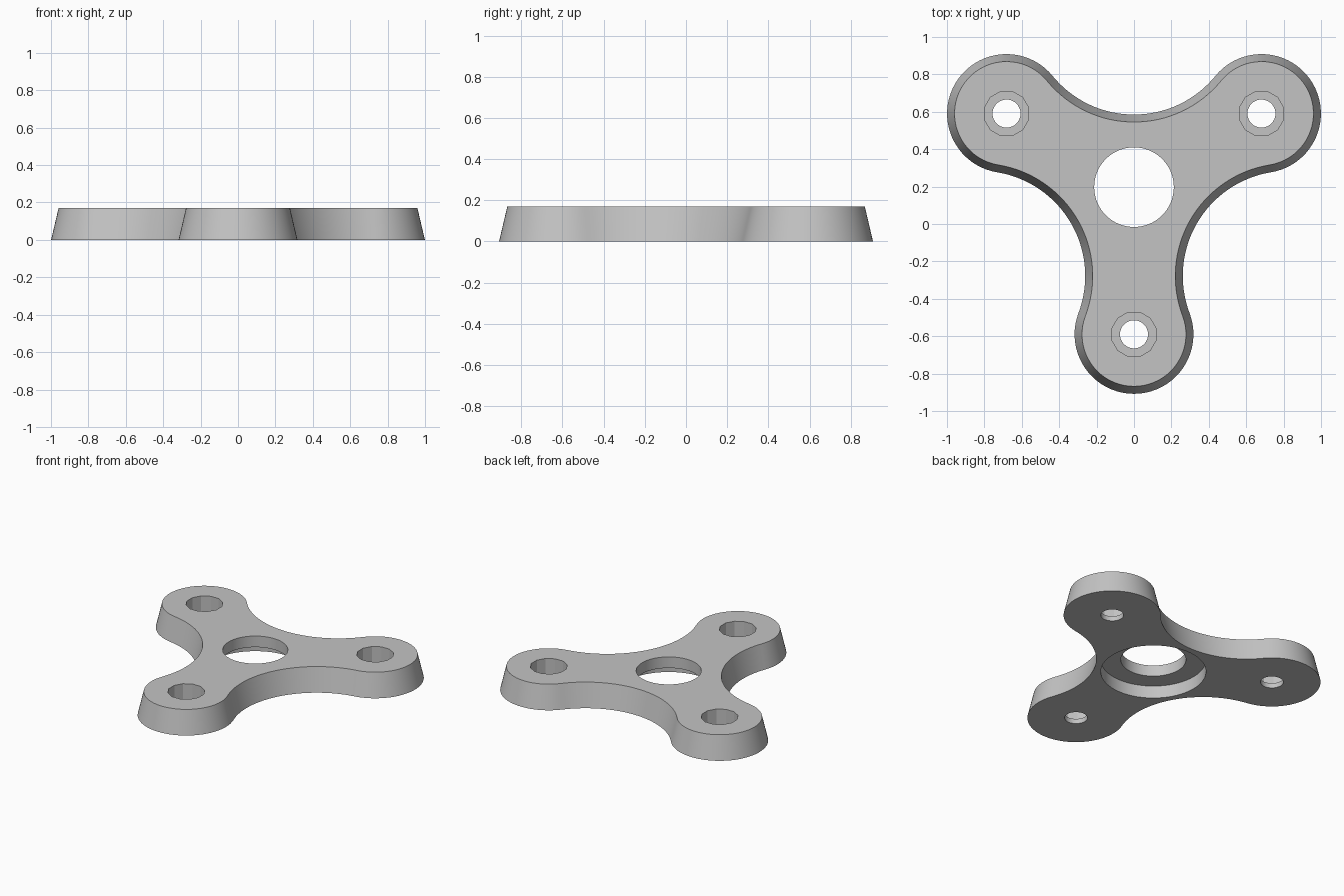
import bpy, bmesh
from math import radians, cos, sin, pi, atan2, hypot
from mathutils import Vector

if "Cube" in bpy.data.objects:
    bpy.data.objects.remove(bpy.data.objects["Cube"])

HUB = Vector((0, 0.197))
ARM, LOBE, WAIST = 0.787, 0.318, 0.95   # lobe distance, lobe radius, waist arc distance
HEIGHT, DRAFT = 0.17, 0.04
WAIST_R = hypot(WAIST * sin(pi / 3), WAIST * cos(pi / 3) - ARM) - LOBE
TANGENT = atan2(WAIST * sin(pi / 3), WAIST * cos(pi / 3) - ARM)


def polar(centre, radius, angle):
    return centre + Vector((cos(angle), sin(angle))) * radius


def arc(centre, radius, start, end, steps):
    return [polar(centre, radius, start + (end - start) * i / steps) for i in range(steps)]


def arm_angles():
    return [radians(-90 + 120 * k) for k in range(3)]


def outline(inset):
    """Three round lobes joined by tangent hollow arcs."""
    pts = []
    for a in arm_angles():
        pts += arc(polar(HUB, ARM, a), LOBE - inset, a - TANGENT, a + TANGENT, 40)
        middle = a + pi / 3 + pi
        swing = a + TANGENT + pi - middle
        pts += arc(polar(HUB, WAIST, a + pi / 3), WAIST_R + inset,
                   middle + swing, middle - swing, 32)
    return pts


def loft(name, lower, upper, z0, z1):
    bm = bmesh.new()
    low = [bm.verts.new((p.x, p.y, z0)) for p in lower]
    top = [bm.verts.new((p.x, p.y, z1)) for p in upper]
    n = len(low)
    for i in range(n):
        j = (i + 1) % n
        bm.faces.new((low[i], low[j], top[j], top[i]))
    bm.faces.new(low[::-1])
    bm.faces.new(top)
    mesh = bpy.data.meshes.new(name)
    bm.to_mesh(mesh)
    bm.free()
    obj = bpy.data.objects.new(name, mesh)
    bpy.context.collection.objects.link(obj)
    return obj


def cut_round(target, centre, radius, z0, z1, sides, turn=0.0):
    ring = arc(centre, radius, turn, turn + 2 * pi, sides)
    cutter = loft("hole_cutter", ring, ring, z0, z1)
    cutter.hide_render = True
    mod = target.modifiers.new("hole", "BOOLEAN")
    mod.operation, mod.solver, mod.object = "DIFFERENCE", "EXACT", cutter
    bpy.context.view_layer.objects.active = target
    bpy.ops.object.modifier_apply(modifier=mod.name)
    bpy.data.objects.remove(cutter)


# Tapered three-armed body
body = loft("three_arm_body", outline(0), outline(DRAFT), 0, HEIGHT)

# Centre bore with a wider recess underneath
cut_round(body, HUB, 0.213, -0.1, 0.3, 64)
cut_round(body, HUB, 0.344, -0.1, 0.09, 64)

# Screw holes with twelve-sided pockets from above
for a in arm_angles():
    seat = polar(HUB, ARM, a)
    cut_round(body, seat, 0.075, -0.1, 0.3, 32)
    cut_round(body, seat, 0.122, 0.035, 0.3, 12, radians(15))

# Grey material
grey = bpy.data.materials.new("plain_grey")
grey.use_nodes = True
colour = (0.55, 0.55, 0.55, 1)
grey.diffuse_color = colour
grey.node_tree.nodes["Principled BSDF"].inputs["Base Color"].default_value = colour
body.data.materials.clear()
body.data.materials.append(grey)

# Smooth walls, crisp rims
bpy.ops.object.select_all(action="DESELECT")
body.select_set(True)
bpy.context.view_layer.objects.active = body
bpy.ops.object.shade_smooth_by_angle(angle=radians(25))
